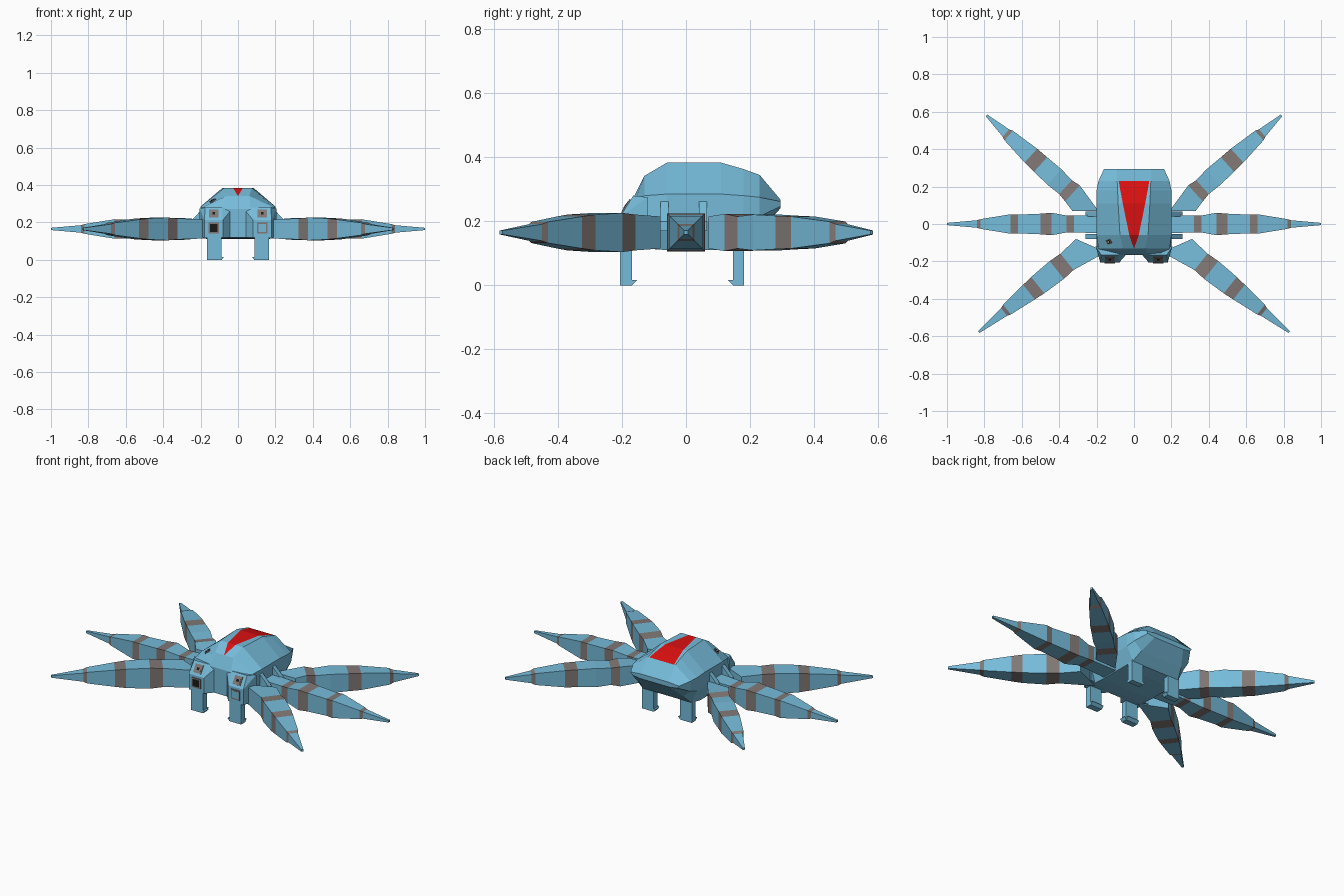
import bpy, bmesh
from mathutils import Vector

if "Cube" in bpy.data.objects:
    bpy.data.objects.remove(bpy.data.objects["Cube"])


def material(name, rgb):
    m = bpy.data.materials.new(name)
    m.use_nodes = True
    m.diffuse_color = (*rgb, 1)
    m.node_tree.nodes["Principled BSDF"].inputs["Base Color"].default_value = (*rgb, 1)
    return m


BLUE = material("sky blue", (0.18, 0.50, 0.70))
GREY = material("warm grey", (0.22, 0.19, 0.18))
RED = material("red", (0.70, 0.005, 0.005))
BLACK = material("black", (0.01, 0.01, 0.01))
WHITE = material("white", (0.85, 0.85, 0.85))


def finish(name, bm, *mats):
    bmesh.ops.recalc_face_normals(bm, faces=bm.faces)
    mesh = bpy.data.meshes.new(name)
    bm.to_mesh(mesh)
    bm.free()
    for m in mats:
        mesh.materials.append(m)
    ob = bpy.data.objects.new(name, mesh)
    bpy.context.collection.objects.link(ob)
    return ob


def loft(rings, paint):
    """Skin closed rings; paint(ring, side) gives the material slot."""
    bm = bmesh.new()
    loops = [[bm.verts.new(p) for p in ring] for ring in rings]
    n = len(loops[0])
    for i, (a, b) in enumerate(zip(loops, loops[1:])):
        for j in range(n):
            k = (j + 1) % n
            bm.faces.new((a[j], a[k], b[k], b[j])).material_index = paint(i, j)
    bm.faces.new(loops[0])
    bm.faces.new(loops[-1])
    return bm


def hull(name, points, mat):
    bm = bmesh.new()
    for p in points:
        bm.verts.new(p)
    bmesh.ops.convex_hull(bm, input=bm.verts)
    bmesh.ops.dissolve_limit(bm, angle_limit=0.01, verts=bm.verts, edges=bm.edges)
    return finish(name, bm, mat)


# Body: y, floor (x, z), waist (x, z), shoulder (x, z), roof (x, z), stripe x
sections = [
    (-0.165, .16, .12, .19, .20, .18, .25, .07, .272, .001),
    (-0.13, .17, .115, .20, .20, .19, .28, .06, .342, .001),
    (-0.06, .17, .11, .20, .20, .20, .285, .075, .383, .025),
    (0.11, .17, .11, .20, .20, .20, .285, .085, .383, .06),
    (0.18, .16, .12, .20, .20, .20, .28, .088, .363, .073),
    (0.23, .14, .17, .19, .215, .19, .275, .09, .345, .082),
    (0.295, .10, .24, .15, .247, .16, .262, .09, .268, .085),
]
rings = []
for y, fx, fz, wx, wz, sx, sz, rx, rz, tx in sections:
    half = [(fx, fz), (wx, wz), (sx, sz), (rx, rz), (tx, rz)]
    rings.append([(x, y, z) for x, z in half] + [(-x, y, z) for x, z in reversed(half)])
finish("body", loft(rings, lambda i, j: int(j == 4 and 1 <= i <= 4)), BLUE, RED)


# Tapered square legs with grey joints
def leg(name, sx, start, end, root, profile, joints):
    a, b = Vector(start), Vector(end)
    d = (b - a).normalized()
    perp = Vector((-d.y, d.x))
    outline = [(Vector(root[0]), Vector(root[1]), 0.05)]
    for t, w in profile:
        c = a + d * t
        outline.append((c - perp * w, c + perp * w, w))
    rings = [[(sx * p.x, p.y, 0.165 - w), (sx * q.x, q.y, 0.165 - w),
              (sx * q.x, q.y, 0.165 + w), (sx * p.x, p.y, 0.165 + w)]
             for p, q, w in outline]
    finish(name, loft(rings, lambda i, j: int(i in joints)), BLUE, GREY)


def plate(name, centre, normal, size, thick, mat):
    bm = bmesh.new()
    bmesh.ops.create_cube(bm, size=1)
    bmesh.ops.scale(bm, vec=(size, size, thick), verts=bm.verts)
    ob = finish(name, bm, mat)
    ob.location = centre
    ob.rotation_euler = Vector(normal).to_track_quat('Z', 'Y').to_euler()


def eye(name, centre, normal, size, inner, pupil=None):
    plate(name + "_frame", centre, normal, size, 0.006, GREY)
    plate(name + "_lens", centre, normal, size * 0.72, 0.008, inner)
    if pupil:
        plate(name + "_pupil", centre, normal, size * 0.3, 0.0095, pupil)


for side, s in (("left", 1), ("right", -1)):
    leg(side + "_front_leg", s, (.28, -.14), (.83, -.578), ((.15, -.15), (.31, -.08)),
        [(.10, .056), (.17, .061), (.30, .056), (.36, .05), (.51, .033), (.53, .026), (.703, .006)],
        (1, 3, 5))
    leg(side + "_middle_leg", s, (0, 0), (1, 0), ((.15, -.05), (.15, .05)),
        [(.32, .045), (.36, .045), (.44, .06), (.50, .055), (.62, .05), (.66, .052),
         (.82, .026), (.84, .02), (1, .006)],
        (1, 3, 5, 7))
    leg(side + "_back_leg", s, (.27, .11), (.79, .582), ((.33, .07), (.19, .07)),
        [(.08, .058), (.13, .05), (.21, .056), (.31, .052), (.38, .05), (.54, .034), (.56, .026),
         (.70, .006)],
        (1, 4, 6))

    # Face bulge holding the front eyes
    base = [(s * x, y, z) for x, y in ((.03, -.15), (.205, -.12)) for z in (.12, .275)]
    front = [(s * x, -.207, z) for x in (.08, .18) for z in (.12, .213)]
    brow = [(s * x, -.165, .28) for x in (.085, .175)]
    hull(side + "_face_bulge", base + front + brow, BLUE)
    eye(side + "_upper_eye", (s * .13, -.187, .247), (0, -.85, .53), .05, GREY, BLACK)
    eye(side + "_lower_eye", (s * .13, -.208, .17), (0, -1, 0), .058, BLUE if s > 0 else BLACK)
    eye(side + "_side_eye", (s * .135, -.095, .317), (s * .6, -.3, 1), .028, BLACK, WHITE)

    for end, y0, y1, toe in (("front", -.206, -.169, -.153), ("back", .181, .147, .131)):
        # Short supporting feet with a small inward toe
        hull(f"{side}_{end}_foot", [(s * x, y, z) for x in (.087, .165)
                                    for y in (y0, y1) for z in (0, .14)], BLUE)
        hull(f"{side}_{end}_toe", [(s * x, y, z) for x in (.087, .165)
                                   for y, z in ((y1, 0), (y1, .016), (toe, .016))], BLUE)
        hull(f"{side}_{end}_toe_spur", [(s * x, y, z) for y in (y0, y1)
                                        for x, z in ((.087, 0), (.087, .016), (.075, .016))], BLUE)

    # Slanted braces either side of the middle leg
    for end, y in (("front", -.067), ("back", .053)):
        hull(f"{side}_{end}_brace", [(s * x, y + dy, z) for dy in (-.013, .013)
                                     for x, z in ((.17, .262), (.20, .262), (.26, .20),
                                                  (.26, .17), (.17, .17))], BLUE)
